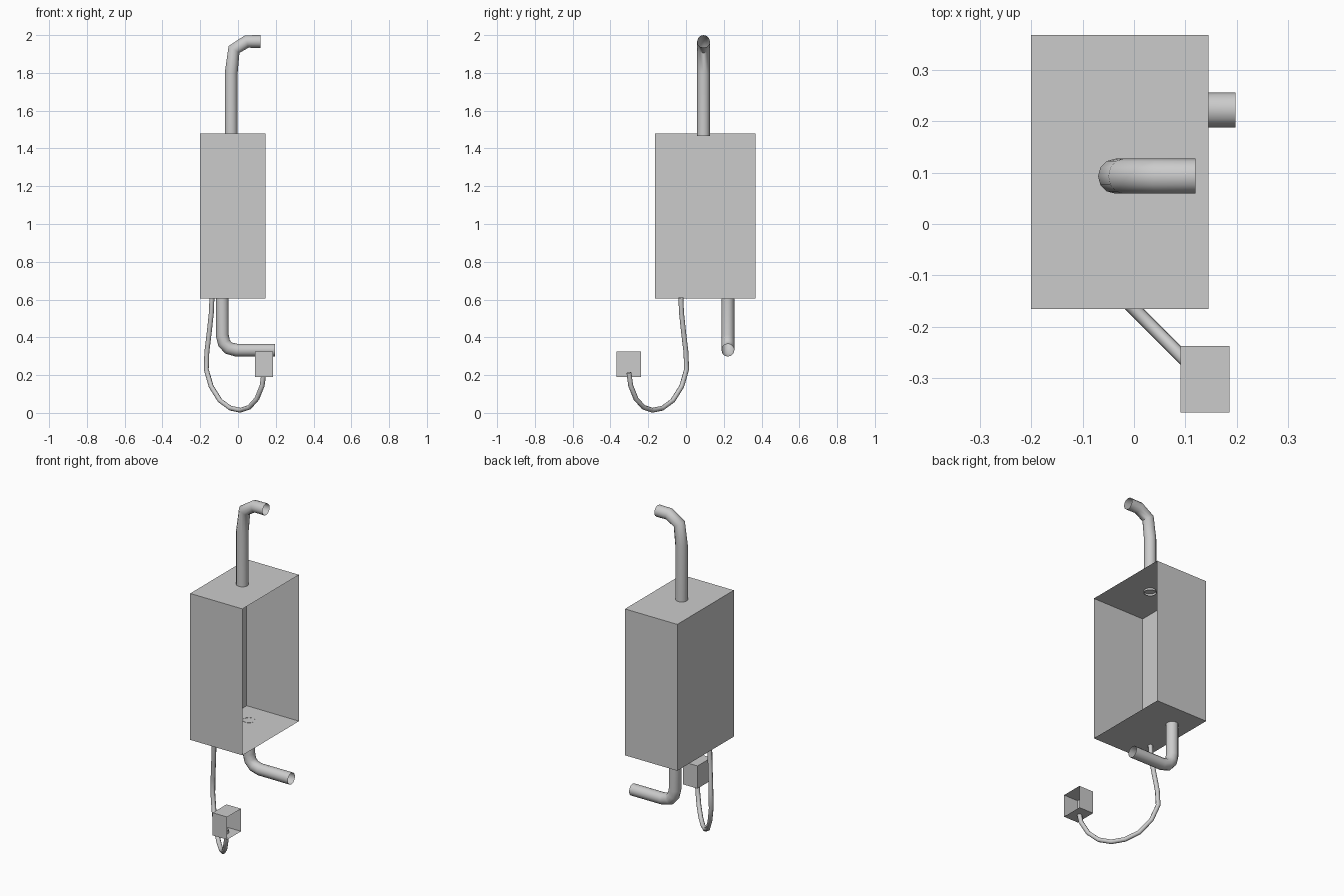
import bpy, bmesh
from math import radians

if "Cube" in bpy.data.objects:
    bpy.data.objects.remove(bpy.data.objects["Cube"])


def open_box(name, lo, hi):
    """Thin-walled box with its +x side left open."""
    bm = bmesh.new()
    bmesh.ops.create_cube(bm, size=1)
    for v in bm.verts:
        v.co = [lo[i] if v.co[i] < 0 else hi[i] for i in range(3)]
    bm.normal_update()
    side = [f for f in bm.faces if f.normal.x > 0.9]
    bmesh.ops.delete(bm, geom=side, context='FACES_ONLY')
    mesh = bpy.data.meshes.new(name)
    bm.to_mesh(mesh)
    bm.free()
    obj = bpy.data.objects.new(name, mesh)
    bpy.context.collection.objects.link(obj)
    return obj


def tube(name, points, radius, bevel_resolution):
    """Open-ended tube swept along a path."""
    curve = bpy.data.curves.new(name, 'CURVE')
    curve.dimensions = '3D'
    curve.bevel_depth = radius
    curve.bevel_resolution = bevel_resolution
    spline = curve.splines.new('POLY')
    spline.points.add(len(points) - 1)
    for p, co in zip(spline.points, points):
        p.co = (*co, 1)
    obj = bpy.data.objects.new(name, curve)
    bpy.context.collection.objects.link(obj)
    bpy.ops.object.select_all(action='DESELECT')
    obj.select_set(True)
    bpy.context.view_layer.objects.active = obj
    bpy.ops.object.convert(target='MESH')
    bpy.ops.object.shade_smooth_by_angle(angle=radians(50))
    return bpy.context.object


# Cabinet and small hanging control box
open_box("cabinet", (-0.20, -0.165, 0.605), (0.145, 0.368, 1.478))
open_box("control_box", (0.09, -0.367, 0.19), (0.186, -0.237, 0.325))

# Upper pipe, bending towards +x
upper = [(-0.036, 1.466), (-0.036, 1.80), (-0.021, 1.924), (0.046, 1.966), (0.12, 1.966)]
tube("upper_pipe", [(x, 0.093, z) for x, z in upper], 0.034, 4)

# Lower pipe, bending towards +x
lower = [(-0.083, 0.606), (-0.083, 0.41), (-0.074, 0.37), (-0.05, 0.343),
         (-0.008, 0.332), (0.197, 0.332)]
tube("lower_pipe", [(x, 0.222, z) for x, z in lower], 0.034, 4)

# Hose hanging in a diagonal vertical plane between cabinet and control box
hose = [(-0.138, 0.61), (-0.141, 0.53), (-0.153, 0.42), (-0.165, 0.32), (-0.168, 0.23),
        (-0.142, 0.14), (-0.095, 0.065), (-0.04, 0.025), (0.012, 0.014), (0.06, 0.03),
        (0.1, 0.075), (0.128, 0.145), (0.137, 0.213)]
tube("hose", [(x, -0.165 - x, z) for x, z in hose], 0.013, 2)
